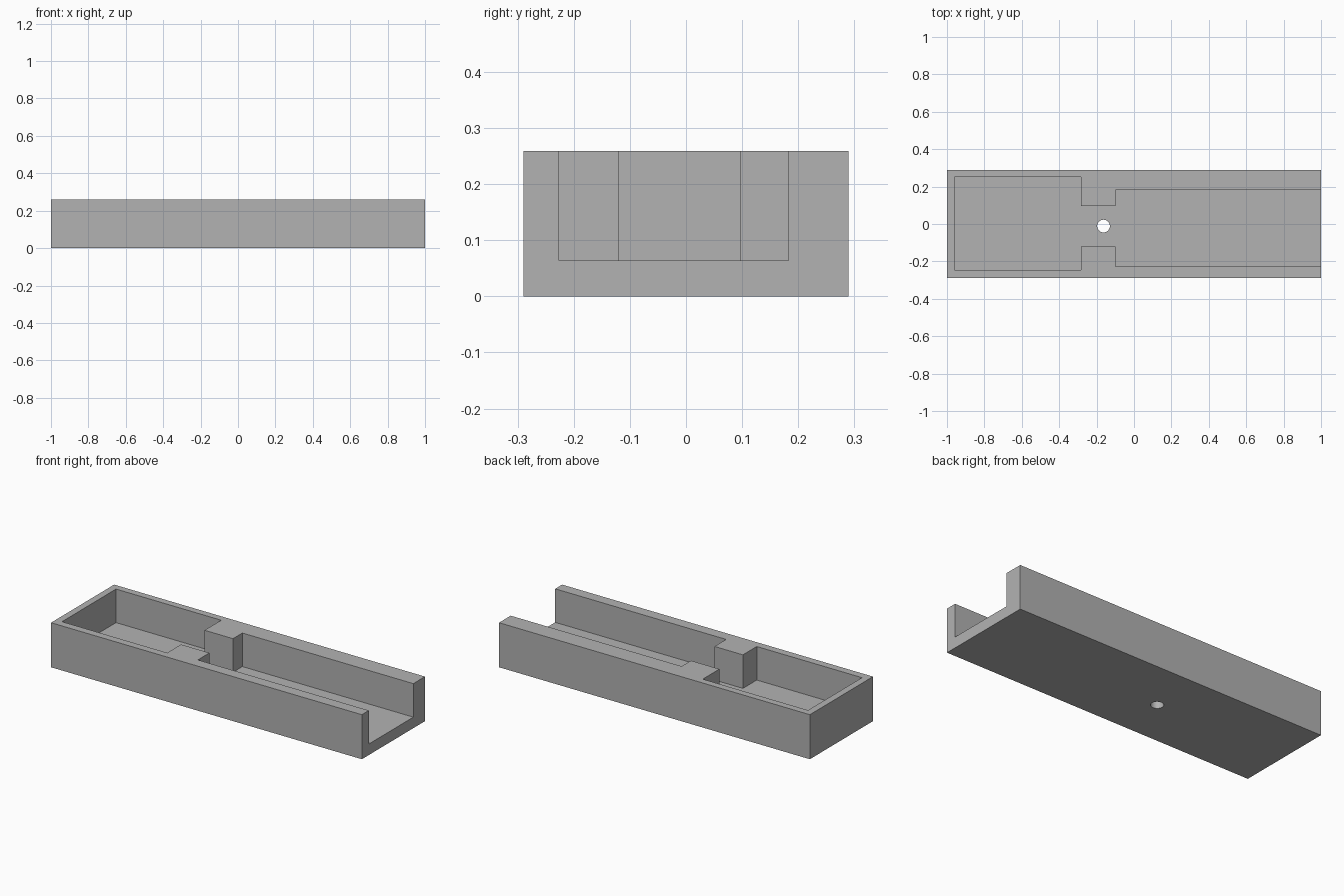
import bpy
import bmesh
from mathutils import Matrix, Vector

cube = bpy.data.objects.get("Cube")
if cube:
    bpy.data.objects.remove(cube, do_unlink=True)

HEIGHT, FLOOR, HALF_DEPTH = 0.259, 0.064, 0.29

grey = bpy.data.materials.new("plain_grey")
grey.use_nodes = True
colour = (0.448, 0.448, 0.448, 1)
grey.diffuse_color = colour
grey.node_tree.nodes["Principled BSDF"].inputs["Base Color"].default_value = colour


def make_object(name, bm):
    bmesh.ops.recalc_face_normals(bm, faces=bm.faces)
    mesh = bpy.data.meshes.new(name)
    bm.to_mesh(mesh)
    bm.free()
    mesh.materials.append(grey)
    obj = bpy.data.objects.new(name, mesh)
    bpy.context.collection.objects.link(obj)
    return obj


def prism(name, outline, z0, z1):
    """Extrude a plan outline from z0 up to z1."""
    bm = bmesh.new()
    face = bm.faces.new([bm.verts.new((x, y, z0)) for x, y in outline])
    top = bmesh.ops.extrude_face_region(bm, geom=[face])["geom"]
    verts = [v for v in top if isinstance(v, bmesh.types.BMVert)]
    bmesh.ops.translate(bm, verts=verts, vec=Vector((0, 0, z1 - z0)))
    return make_object(name, bm)


def cut(target, cutter):
    mod = target.modifiers.new(cutter.name, "BOOLEAN")
    mod.operation = "DIFFERENCE"
    mod.solver = "EXACT"
    mod.object = cutter
    cutter.hide_render = True
    cutter.hide_set(True)


# Solid outer block
block = prism("tray_body", [(-1, -HALF_DEPTH), (1, -HALF_DEPTH),
                            (1, HALF_DEPTH), (-1, HALF_DEPTH)], 0, HEIGHT)

# Stepped recess: closed pocket, narrow neck, channel open at the left end
# Each section: start x, end x, front y, back y
sections = [(-0.96, -0.283, -0.246, 0.25),
            (-0.283, -0.10, -0.119, 0.097),
            (-0.10, 1.1, -0.226, 0.183)]
front = [(x, s[2]) for s in sections for x in s[:2]]
back = [(x, s[3]) for s in sections for x in s[:2]]
recess = prism("recess_cutter", front + back[::-1], FLOOR, HEIGHT + 0.1)
cut(block, recess)

# Round drain hole through the neck floor
bm = bmesh.new()
bmesh.ops.create_cone(bm, cap_ends=True, segments=32, radius1=0.034, radius2=0.034,
                      depth=0.4, matrix=Matrix.Translation((-0.163, -0.011, 0)))
hole = make_object("hole_cutter", bm)
cut(block, hole)

# Apply the cuts and drop the cutters
bpy.context.view_layer.objects.active = block
block.select_set(True)
for mod in list(block.modifiers):
    bpy.ops.object.modifier_apply(modifier=mod.name)
for cutter in (recess, hole):
    bpy.data.objects.remove(cutter, do_unlink=True)
bpy.ops.object.shade_smooth_by_angle()
